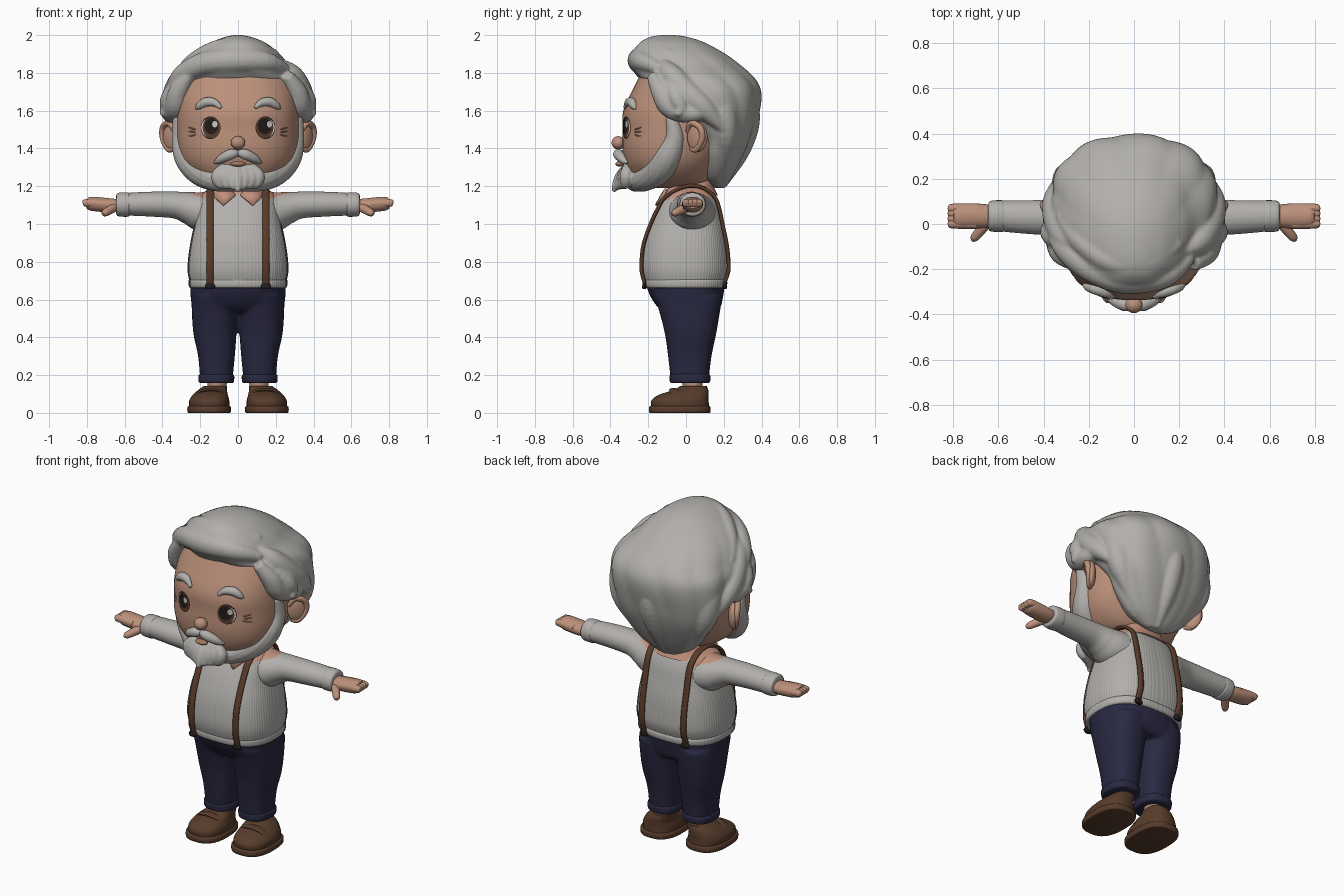
import bpy, bmesh, math
from mathutils import Vector, Matrix
from mathutils.bvhtree import BVHTree

if "Cube" in bpy.data.objects:
    bpy.data.objects.remove(bpy.data.objects["Cube"], do_unlink=True)


def material(name, *rgb):
    mat = bpy.data.materials.new(name)
    mat.use_nodes = True
    mat.diffuse_color = (*rgb, 1)
    mat.node_tree.nodes["Principled BSDF"].inputs["Base Color"].default_value = (*rgb, 1)
    return mat


HAIR = material("grey hair", .45, .435, .41)
KNIT = material("grey knit", .45, .435, .415)
SKIN = material("skin", .50, .28, .195)
SHIRT = material("peach shirt", .55, .285, .205)
NAVY = material("navy cloth", .022, .022, .054)
LEATHER = material("brown strap", .10, .043, .022)
SHOE = material("brown shoe", .095, .045, .024)
DARK = material("near black", .016, .011, .011)
WHITE = material("eye white", .6, .6, .58)
CREASE = material("skin crease", .38, .19, .125)


def finish(name, bm, mats, rule=None, mirror=False):
    """Turn a bmesh into a smooth shaded object, optionally mirrored across x."""
    bmesh.ops.recalc_face_normals(bm, faces=bm.faces)
    for face in bm.faces:
        face.smooth = True
        if rule:
            face.material_index = int(rule(face.calc_center_median()))
    mesh = bpy.data.meshes.new(name)
    bm.to_mesh(mesh)
    bm.free()
    mesh.set_sharp_from_angle(angle=math.radians(50))
    for mat in mats:
        mesh.materials.append(mat)
    obj = bpy.data.objects.new(name, mesh)
    bpy.context.collection.objects.link(obj)
    if mirror:
        obj.modifiers.new("mirror", "MIRROR").use_mirror_merge = False
    return obj


def merge(name, parts, mat, voxel, rounds):
    """Fuse overlapping parts into one softly blended skin."""
    bpy.context.view_layer.update()
    graph = bpy.context.evaluated_depsgraph_get()
    bm = bmesh.new()
    for part in parts:
        bm.from_mesh(part.evaluated_get(graph).to_mesh())
    for part in parts:
        bpy.data.objects.remove(part, do_unlink=True)
    obj = finish(name, bm, [mat])
    remesh = obj.modifiers.new("fuse", "REMESH")
    remesh.mode = "VOXEL"
    remesh.voxel_size = voxel
    remesh.use_smooth_shade = True
    obj.modifiers.new("soften", "SMOOTH").iterations = rounds


def spline(points, steps):
    """Catmull-Rom interpolation of tuples of any length."""
    out, last = [], len(points) - 1
    for i in range(last):
        quad = [points[max(0, min(last, i + k))] for k in (-1, 0, 1, 2)]
        for s in range(steps):
            t = s / steps
            out.append([b + .5 * t * (c - a + t * (2 * a - 5 * b + 4 * c - d + t * (3 * (b - c) + d - a)))
                        for a, b, c, d in zip(*quad)])
    return out + [list(points[-1])]


def skin_rings(name, rings, mats, rule, mirror):
    bm = bmesh.new()
    rows = [[bm.verts.new(co) for co in ring] for ring in rings]
    for low, high in zip(rows, rows[1:]):
        for j in range(len(low)):
            bm.faces.new((low[j - 1], low[j], high[j], high[j - 1]))
    bm.faces.new(rows[0])
    bm.faces.new(rows[-1])
    return finish(name, bm, mats, rule, mirror)


def loft(name, rows, *mats, segs=48, steps=5, power=2.4, ridge=None, rule=None, mirror=False):
    """Stack of rounded sections: (height, front y, back y, half width, centre x)."""
    rings = []
    for z, front, back, half, cx in spline([(*r, 0)[:5] for r in rows], steps):
        ring = []
        for j in range(segs):
            a = math.tau * j / segs
            c, s = math.cos(a), math.sin(a)
            k = 1 + (ridge(a, z) if ridge else 0)
            x = math.copysign(abs(c) ** (2 / power), c) * half * k
            y = math.copysign(abs(s) ** (2 / power), s) * (back - front) / 2 * k
            ring.append((cx + x, (front + back) / 2 + y, z))
        rings.append(ring)
    return skin_rings(name, rings, mats, rule, mirror)


def tube(name, points, *mats, flat=1, side=None, segs=14, steps=5, rule=None, mirror=False):
    """Sweep along (x, y, z, radius) points; side is the wide direction."""
    path = spline(points, steps)
    centres = [Vector(p[:3]) for p in path]
    run = centres[-1] - centres[0]
    if side is None:
        side = [0, 0, 0]
        side[min(range(3), key=lambda i: abs(run[i]))] = 1
    rings = []
    for i, p in enumerate(path):
        t = (centres[min(i + 1, len(path) - 1)] - centres[max(i - 1, 0)]).normalized()
        u = Vector(side)
        u = (u - t * u.dot(t)).normalized()
        v = t.cross(u)
        r = max(p[3], .002)
        angles = [math.tau * j / segs for j in range(segs)]
        rings.append([centres[i] + u * r * math.cos(a) + v * r * flat * math.sin(a) for a in angles])
    return skin_rings(name, rings, mats, rule, mirror)


def blob(name, centre, size, mat, turn=0, mirror=False):
    bm = bmesh.new()
    place = Matrix.Translation(centre) @ Matrix.Rotation(turn, 4, "Z") @ Matrix.Diagonal((*size, 1))
    bmesh.ops.create_uvsphere(bm, u_segments=24, v_segments=14, radius=1, matrix=place)
    return finish(name, bm, [mat], mirror=mirror)


def caster(obj):
    """Return a function giving the surface y at (x, z) seen from the front or back."""
    mesh = obj.data
    tree = BVHTree.FromPolygons([v.co for v in mesh.vertices], [p.vertices for p in mesh.polygons])

    def surface(x, z, off=0, way=1):
        hit = tree.ray_cast(Vector((x, -2 * way, z)), Vector((0, way, 0)))[0]
        return (hit.y if hit else 0) - off * way
    return surface


# Trousers with rolled cuffs
legs = loft("leg", [(.17, -.08, .12, .085, .115), (.3, -.095, .135, .097, .114), (.42, -.112, .16, .114, .122),
                    (.55, -.145, .182, .123, .122), (.62, -.17, .19, .118, .126)], NAVY, mirror=True)
hips = loft("hips", [(.53, -.11, .16, .18), (.56, -.15, .184, .238), (.62, -.19, .197, .251),
                     (.69, -.216, .208, .251)], NAVY)
merge("trousers", [legs, hips], NAVY, .01, 5)
loft("trouser_cuff", [(.157, -.075, .115, .08, .115), (.165, -.085, .127, .093, .115),
                      (.195, -.087, .129, .095, .115), (.205, -.08, .122, .088, .115)], NAVY, mirror=True)

# Ankles and shoes
tube("ankle", [(.122, .038, .09, .045), (.112, .035, .14, .052), (.11, .03, .2, .055)], SKIN, mirror=True)
loft("shoe_sole", [(0, -.19, .125, .108, .153), (.005, -.195, .13, .115, .153), (.03, -.195, .13, .115, .153),
                   (.036, -.188, .124, .108, .153)], SHOE, steps=2, power=2.6, mirror=True)
loft("shoe_upper", [(.03, -.183, .122, .106, .152), (.065, -.183, .12, .106, .152), (.095, -.145, .12, .093, .147),
                    (.12, -.07, .118, .077, .135), (.142, -.03, .11, .062, .12)], SHOE, mirror=True)
tube("shoe_strap", [(.055, -.05, .075, .02), (.085, -.06, .11, .024), (.145, -.065, .122, .025),
                    (.205, -.06, .11, .024), (.245, -.05, .07, .02)], SHOE, flat=.4, side=(0, 1, 0), mirror=True)


# Ribbed sweater, with the shirt showing on top of the shoulders
def ribs(a, z):
    return .0035 * math.cos(90 * a)


def shoulder(c):
    x = abs(c.x)
    return x < .26 and c.z > (1.178 if x < .15 else 1.125 + (x - .15) * .35)


torso = loft("sweater_body", [(.69, -.225, .207, .255), (.75, -.241, .226, .266), (.82, -.241, .226, .263),
                              (.92, -.225, .217, .248), (1.02, -.19, .197, .226), (1.1, -.15, .178, .214),
                              (1.16, -.11, .15, .19), (1.2, -.07, .12, .12)], KNIT, SHIRT, segs=360, power=2.6,
             ridge=ribs, rule=shoulder)
loft("sweater_hem", [(.66, -.212, .2, .245), (.667, -.228, .215, .258), (.7, -.23, .217, .261),
                     (.712, -.218, .2, .25)], KNIT, segs=360, steps=3, power=2.6, ridge=ribs)
tube("sleeve", [(.12, .03, 1.055, .13), (.2, .03, 1.068, .118), (.26, .03, 1.085, .098), (.33, .03, 1.1, .081),
                (.45, .03, 1.105, .075), (.58, .035, 1.105, .068), (.61, .035, 1.105, .06)], KNIT, SHIRT,
     flat=.88, side=(0, 1, 0), segs=64, steps=9, rule=shoulder, mirror=True)
tube("sleeve_cuff", [(.575, .035, 1.103, .06), (.583, .035, 1.103, .07), (.635, .035, 1.103, .067),
                     (.645, .035, 1.103, .05)], KNIT, flat=.92, side=(0, 1, 0), segs=28, mirror=True)

# Hands
tube("palm", [(.62, .035, 1.098, .047), (.67, .035, 1.098, .054), (.73, .035, 1.103, .056), (.78, .035, 1.108, .053),
              (.8, .035, 1.11, .04)], SKIN, flat=.7, side=(0, 1, 0), mirror=True)
for n in range(4):
    y = .001 + .0225 * n
    tube("finger", [(.7, y, 1.105, .023), (.78, y, 1.111, .022), (.814, y, 1.111, .019), (.822, y, 1.11, .01)],
         SKIN, mirror=True)
tube("thumb", [(.65, .01, 1.09, .025), (.68, -.03, 1.073, .023), (.705, -.06, 1.058, .019), (.715, -.074, 1.052, .008)],
     SKIN, mirror=True)

# Neck and shirt collar
tube("neck", [(0, .05, 1.1, .095), (0, .05, 1.3, .09)], SKIN, segs=24)
loft("collar_band", [(1.15, -.115, .17, .165), (1.19, -.095, .15, .145), (1.225, -.075, .14, .122),
                     (1.24, -.06, .125, .105)], SHIRT)
body_y = caster(torso)
bm = bmesh.new()
corners = [(.012, 1.15), (.04, 1.185), (.13, 1.185), (.125, 1.14), (.078, 1.095)]
bm.faces.new([bm.verts.new((x, min(body_y(x, z, .006), -.1), z)) for x, z in corners])
collar = finish("collar_point", bm, [SHIRT], mirror=True)
collar.modifiers.new("thickness", "SOLIDIFY").thickness = .012

# Braces running over the shoulders, with clips
heights = [.69, .75, .82, .9, 1.0, 1.08, 1.14]
front = [(.148, body_y(.148, z, .016), z, .019) for z in heights]
back = [(.14, body_y(.14, z, .016, -1), z, .019) for z in reversed(heights)]
tube("brace", front + [(.148, -.03, 1.19, .019), (.145, .04, 1.202, .019), (.143, .1, 1.186, .019)] + back,
     LEATHER, flat=.55, side=(1, 0, 0), mirror=True)
for x, way in ((.148, 1), (.14, -1)):
    y = body_y(x, .7, .014, way)
    tube("brace_clip", [(x, y, .705, .014), (x, y, .685, .02), (x, y, .668, .028), (x, y, .655, .02)],
         DARK, flat=.45, side=(1, 0, 0), mirror=True)

# Head and ears
head = loft("head", [(1.19, -.22, .02, .06), (1.21, -.26, .1, .16), (1.25, -.29, .14, .23), (1.32, -.322, .18, .29),
                     (1.4, -.337, .22, .317), (1.5, -.335, .25, .325), (1.6, -.332, .27, .325),
                     (1.72, -.278, .25, .31), (1.82, -.22, .2, .26), (1.9, -.12, .12, .13)],
            SKIN, segs=64, power=2.3)
face_y = caster(head)
blob("ear", (.36, .06, 1.46), (.028, .062, .08), SKIN, turn=-.6, mirror=True)
tube("ear_rim", [(.335, .01, 1.49, .012), (.366, .025, 1.535, .016), (.397, .075, 1.51, .017), (.397, .085, 1.45, .016),
                 (.367, .055, 1.395, .016), (.338, .025, 1.4, .012)], SKIN, mirror=True)
blob("nose", (0, -.358, 1.43), (.038, .036, .035), SKIN)
blob("lip", (0, -.352, 1.318), (.04, .022, .014), CREASE)


# Eyes as thin layered plates that follow the face
def plate(name, x, z, rx, rz, off, mat):
    bm = bmesh.new()
    segs = 32
    rows = []
    for k in (.2, .6, 1):
        spots = [(x + rx * k * math.cos(math.tau * j / segs), z + rz * k * math.sin(math.tau * j / segs))
                 for j in range(segs)]
        rows.append([bm.verts.new((px, face_y(px, pz, off), pz)) for px, pz in spots])
    bm.faces.new(rows[0])
    for inner, outer in zip(rows, rows[1:]):
        for j in range(segs):
            bm.faces.new((inner[j - 1], inner[j], outer[j], outer[j - 1]))
    finish(name, bm, [mat])


for s, label in ((1, "left"), (-1, "right")):
    x, z = .145 * s, 1.51
    plate(label + "_eye_rim", x, z, .052, .06, .002, DARK)
    plate(label + "_eye_white", x + .005 * s, z, .045, .05, .004, WHITE)
    plate(label + "_iris", x - .004 * s, z, .046, .056, .006, LEATHER)
    plate(label + "_pupil", x - .004 * s, z + .008, .036, .043, .008, DARK)
    plate(label + "_glint", x + .022, z + .018, .014, .017, .0095, WHITE)


# Eyebrows and laugh lines laid on the face
def on_face(points, off):
    return [(x, face_y(x, z, off), z, r) for x, z, r in points]


tube("eyebrow", on_face([(.09, 1.615, .008), (.125, 1.642, .021), (.17, 1.645, .025), (.205, 1.625, .019),
                         (.225, 1.608, .004)], .004), HAIR, mirror=True)
for rise in (-.025, 0, .022):
    tube("laugh_line", on_face([(.222, 1.488 + rise * .5, .002), (.242, 1.488 + rise * .8, .004),
                                (.262, 1.49 + rise, .002)], 0), CREASE, mirror=True)

# Beard fused from jaw, chin and lock shapes, then the moustache
beard = [tube("jaw", [(.315, -.08, 1.57, .03), (.3, -.06, 1.46, .052), (.268, -.095, 1.36, .073),
                      (.205, -.15, 1.285, .078), (.12, -.22, 1.24, .067), (0, -.27, 1.23, .06)], HAIR, mirror=True),
         blob("chin", (0, -.295, 1.24), (.115, .075, .045), HAIR)]
for n in range(-3, 4):
    x = n * .036
    lift = abs(x) * .4
    beard.append(tube("lock", [(x * .6, -.305, 1.3, .03), (x, -.338 + lift / 2, 1.255, .035),
                               (x * .85, -.365 + lift, 1.21, .027), (x * .5, -.385 + lift, 1.172 + lift, .01)], HAIR))
merge("beard", beard, HAIR, .007, 1)
tube("moustache", [(0, -.352, 1.375, .016), (.035, -.358, 1.37, .028), (.08, -.342, 1.35, .025),
                   (.108, -.325, 1.332, .016), (.126, -.31, 1.325, .004)], HAIR, mirror=True)

# Hair fused from a grooved volume, a swept fringe and side and back locks
hair = [loft("volume", [(1.19, .15, .2, .06), (1.25, .09, .245, .17), (1.35, .05, .3, .255), (1.45, .03, .345, .305),
                        (1.55, -.07, .375, .345), (1.65, -.16, .395, .365), (1.72, -.2, .39, .362),
                        (1.78, -.255, .355, .335), (1.84, -.295, .29, .285, -.015), (1.9, -.29, .21, .23, -.01),
                        (1.96, -.245, .1, .145), (1.99, -.19, .01, .07), (2, -.13, -.06, .02)], HAIR, segs=96,
             power=2.2, ridge=lambda a, z: .04 * (abs(math.sin(5 * a + 4 * z)) - .6) * min(1, (2 - z) * 4))]
sweeps = [[(.25, -.14, 1.82, .03), (.14, -.225, 1.86, .055), (-.04, -.24, 1.865, .07),
           (-.19, -.195, 1.845, .062), (-.3, -.11, 1.78, .055), (-.37, -.04, 1.7, .02)],
          [(.2, -.08, 1.89, .03), (.06, -.17, 1.93, .055), (-.1, -.165, 1.922, .055),
           (-.24, -.07, 1.85, .05), (-.33, .04, 1.77, .02)]]
hair += [tube("sweep", points, HAIR) for points in sweeps]
locks = [[(.26, -.18, 1.79, .03), (.312, -.13, 1.7, .055), (.33, -.08, 1.62, .06), (.355, .03, 1.585, .05),
          (.36, .13, 1.6, .02)],
         [(.22, -.12, 1.86, .02), (.28, -.08, 1.79, .06), (.325, 0, 1.7, .07), (.345, .1, 1.61, .06),
          (.33, .2, 1.5, .02)],
         [(.32, -.09, 1.74, .035), (.36, -.05, 1.67, .048), (.38, -.03, 1.61, .038), (.405, -.05, 1.575, .012)],
         [(.24, .14, 1.78, .03), (.285, .18, 1.66, .07), (.275, .21, 1.48, .065), (.19, .2, 1.3, .015)]]
hair += [tube("lock", points, HAIR, segs=18, mirror=True) for points in locks]
for n in range(-2, 3):
    x = n * .085
    inset = abs(x) * .4
    hair.append(tube("nape", [(x * .8, .29 - inset, 1.72, .03), (x * 1.15, .328 - inset, 1.58, .065),
                              (x, .285 - inset, 1.4, .06), (x * .75, .195 - inset / 2, 1.195 + inset / 2, .015)], HAIR))
merge("hair", hair, HAIR, .01, 2)
